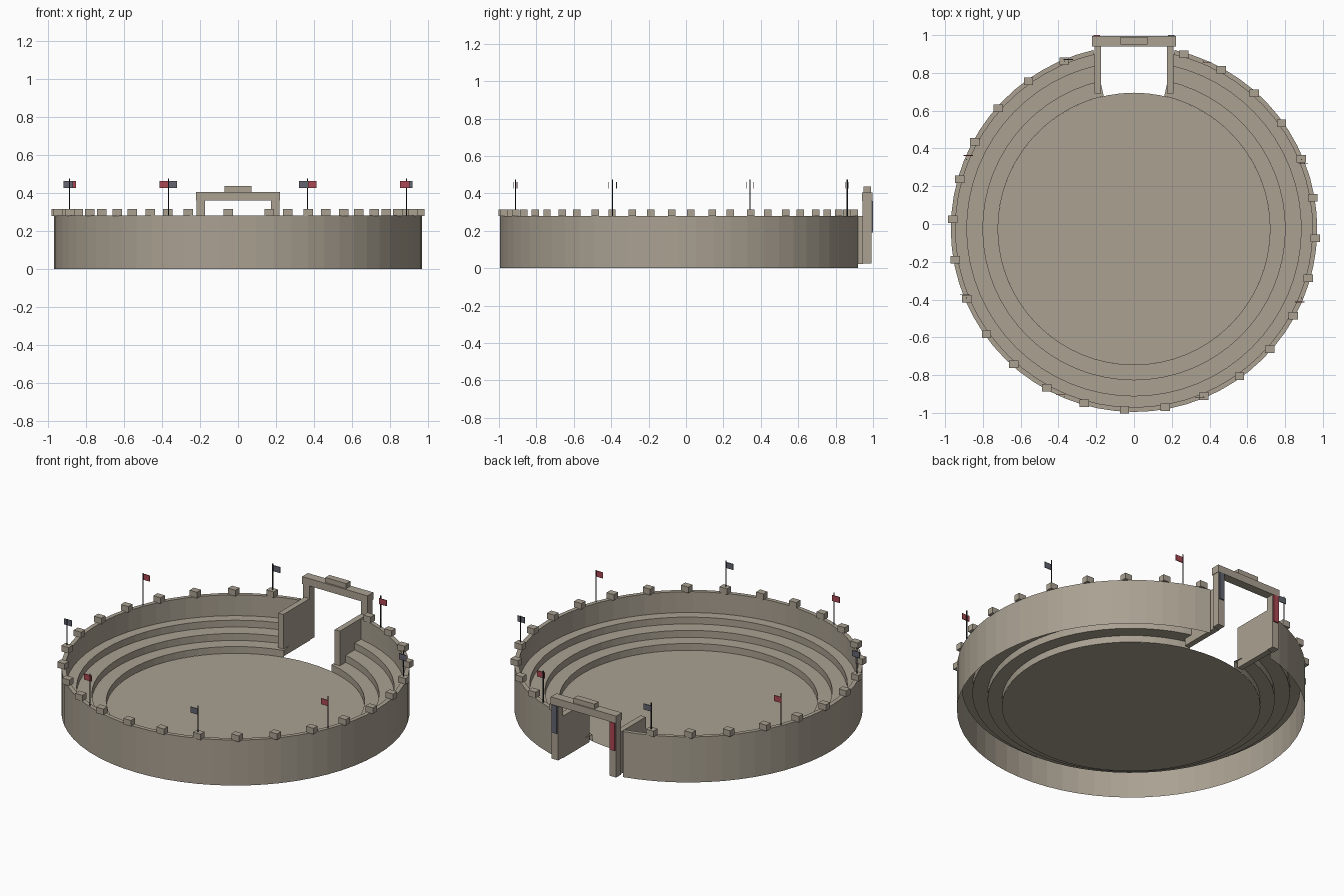
import bpy
import bmesh
from math import sin, cos, pi, radians

if "Cube" in bpy.data.objects:
    bpy.data.objects.remove(bpy.data.objects["Cube"], do_unlink=True)

CY = -0.025            # centre of the ring in y
RIM = 0.28             # top of the wall
STEP = 2 * pi / 28     # spacing of the battlements


def material(name, rgb):
    m = bpy.data.materials.new(name)
    m.use_nodes = True
    col = (*rgb, 1)
    m.diffuse_color = col
    bsdf = m.node_tree.nodes["Principled BSDF"]
    bsdf.inputs["Base Color"].default_value = col
    bsdf.inputs["Roughness"].default_value = 0.9
    return m


stone = material("stone", (0.40, 0.355, 0.285))
red = material("red cloth", (0.40, 0.065, 0.085))
slate = material("slate cloth", (0.125, 0.13, 0.165))
iron = material("dark iron", (0.025, 0.025, 0.028))


def finish(name, bm, mat):
    me = bpy.data.meshes.new(name)
    bm.to_mesh(me)
    bm.free()
    me.materials.append(mat)
    ob = bpy.data.objects.new(name, me)
    bpy.context.collection.objects.link(ob)
    return ob


def box(name, mat, x, y, z):
    """Box from (min, max) ranges on each axis."""
    bm = bmesh.new()
    bmesh.ops.create_cube(bm, size=1)
    for v in bm.verts:
        for i, (a, b) in enumerate((x, y, z)):
            v.co[i] = (a + b) / 2 + v.co[i] * (b - a)
    return finish(name, bm, mat)


def centred(c, size):
    return (c - size / 2, c + size / 2)


def ring_point(angle, r):
    """Point on the ring, clockwise from the gate."""
    return r * sin(angle), CY + r * cos(angle)


# Stepped seating and outer wall, swept round with an opening at the gate
profile = [(0.72, 0.025), (0.72, 0.067), (0.80, 0.067), (0.80, 0.11),
           (0.885, 0.11), (0.885, 0.152), (0.945, 0.152), (0.945, RIM),
           (0.97, RIM), (0.97, 0)]
SEGS = 60
bm = bmesh.new()
columns = []
for i in range(SEGS + 1):
    a = STEP + (2 * pi - 2 * STEP) * i / SEGS
    columns.append([bm.verts.new((*ring_point(a, r), z)) for r, z in profile])
for c, d in zip(columns, columns[1:]):
    for j in range(len(profile) - 1):
        bm.faces.new((c[j], c[j + 1], d[j + 1], d[j]))
finish("seating_and_wall", bm, stone)

# Arena floor
bm = bmesh.new()
bmesh.ops.create_circle(bm, cap_ends=True, segments=64, radius=0.72)
bmesh.ops.translate(bm, verts=bm.verts, vec=(0, CY, 0.025))
finish("arena_floor", bm, stone)

# Battlements, left out over the opening
for k in range(1, 27):
    x, y = ring_point(radians(3) + k * STEP, 0.96)
    box("battlement", stone, centred(x, 0.05), centred(y, 0.04), (RIM - 0.002, 0.315))

# Flags on poles, alternating cloth
for k in range(8):
    a = radians(22.5 + 45 * k)
    x, y = ring_point(a, 0.96)
    bm = bmesh.new()
    bmesh.ops.create_cone(bm, cap_ends=True, segments=6, radius1=0.003,
                          radius2=0.003, depth=0.195)
    bmesh.ops.translate(bm, verts=bm.verts, vec=(x, y, 0.3775))
    finish("flag_pole", bm, iron)
    fx, fy = x + 0.022 * cos(a), y - 0.022 * sin(a)
    box("flag", slate if k % 2 else red,
        centred(fx, 0.05), centred(fy, 0.004), (0.426, 0.462))

# Gate passage walls, pillars and hanging banners
for side, label, cloth in ((1, "left", slate), (-1, "right", red)):
    box(label + "_passage_wall", stone, centred(side * 0.192, 0.035),
        (0.69, 0.947), (0.022, RIM))
    box(label + "_gate_pillar", stone, centred(side * 0.197, 0.045),
        (0.945, 0.992), (0.025, 0.37))
    box(label + "_banner", cloth, centred(side * 0.197, 0.034),
        (0.992, 1.0), (0.19, 0.36))

# Gate lintel and crest block
box("gate_lintel", stone, centred(0, 0.445), (0.94, 0.996), (0.36, 0.405))
box("gate_crest", stone, centred(0, 0.142), (0.95, 0.99), (0.40, 0.436))
